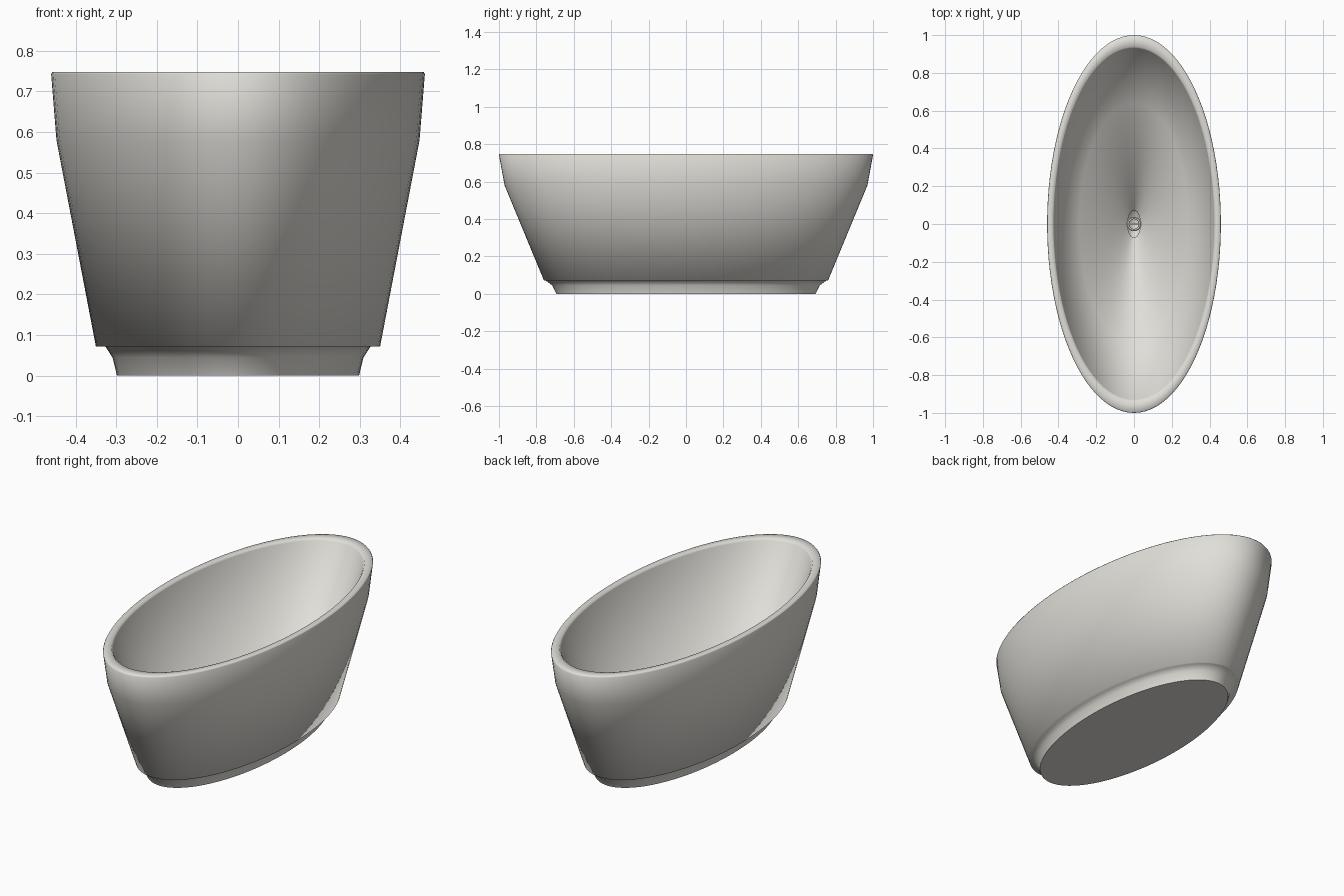
import bpy, bmesh, math

if "Cube" in bpy.data.objects:
    bpy.data.objects.remove(bpy.data.objects["Cube"])

def material(name, rgb):
    m = bpy.data.materials.new(name)
    m.diffuse_color = (*rgb, 1)
    m.use_nodes = True
    m.node_tree.nodes["Principled BSDF"].inputs["Base Color"].default_value = m.diffuse_color
    return m

ceramic = material("warm_white_ceramic", (0.75, 0.735, 0.69))
N = 96
FLOOR = 0.20

def loft(name, rings, mat, n=N, cap_end=False, angle=28):
    """Skin a stack of ellipses given as (rx, ry, z)."""
    bm = bmesh.new()
    loops = [[bm.verts.new((rx * math.cos(2 * math.pi * i / n),
                            ry * math.sin(2 * math.pi * i / n), z))
              for i in range(n)] for rx, ry, z in rings]
    for a, b in zip(loops, loops[1:]):
        for i in range(n):
            j = (i + 1) % n
            bm.faces.new((a[i], a[j], b[j], b[i]))
    if cap_end:
        bm.faces.new(loops[-1])
    me = bpy.data.meshes.new(name)
    bm.to_mesh(me)
    bm.free()
    ob = bpy.data.objects.new(name, me)
    bpy.context.collection.objects.link(ob)
    me.materials.append(mat)
    bpy.context.view_layer.objects.active = ob
    ob.select_set(True)
    bpy.ops.object.shade_smooth_by_angle(angle=math.radians(angle))
    ob.select_set(False)
    return ob

# tub: plinth, underside step, outer wall, rounded rim, inner wall, floor, drain well
loft("tub_shell", [
    (0.298, 0.693, 0), (0.309, 0.715, 0.045), (0.327, 0.752, 0.0725),
    (0.35, 0.76, 0.0725), (0.447, 0.97, 0.58),
    (0.460, 1.0, 0.742), (0.457, 0.995, 0.748),
    (0.428, 0.938, 0.748), (0.424, 0.93, 0.738),
    (0.29, 0.64, FLOOR), (0.034, 0.072, FLOOR - 0.003),
    (0.034, 0.072, FLOOR - 0.06)], ceramic, cap_end=True, angle=180)

# flat underside
disc = [(0.298 * math.cos(-2 * math.pi * i / N),
         0.693 * math.sin(-2 * math.pi * i / N), 0) for i in range(N)]
me = bpy.data.meshes.new("underside")
me.from_pydata(disc, [], [list(range(N))])
me.materials.append(ceramic)
bpy.context.collection.objects.link(bpy.data.objects.new("underside", me))

# drain ring and its cross bar
loft("drain_ring", [(r, r, FLOOR + z) for r, z in [
    (0.038, -0.02), (0.038, 0.003), (0.035, 0.006),
    (0.028, 0.006), (0.026, 0.001), (0.026, -0.02)]], ceramic, n=32)
bpy.ops.mesh.primitive_cube_add(size=1, location=(0, 0, FLOOR - 0.006))
bar = bpy.context.object
bar.name = "drain_bar"
bar.scale = (0.056, 0.008, 0.016)
bar.data.materials.append(ceramic)
